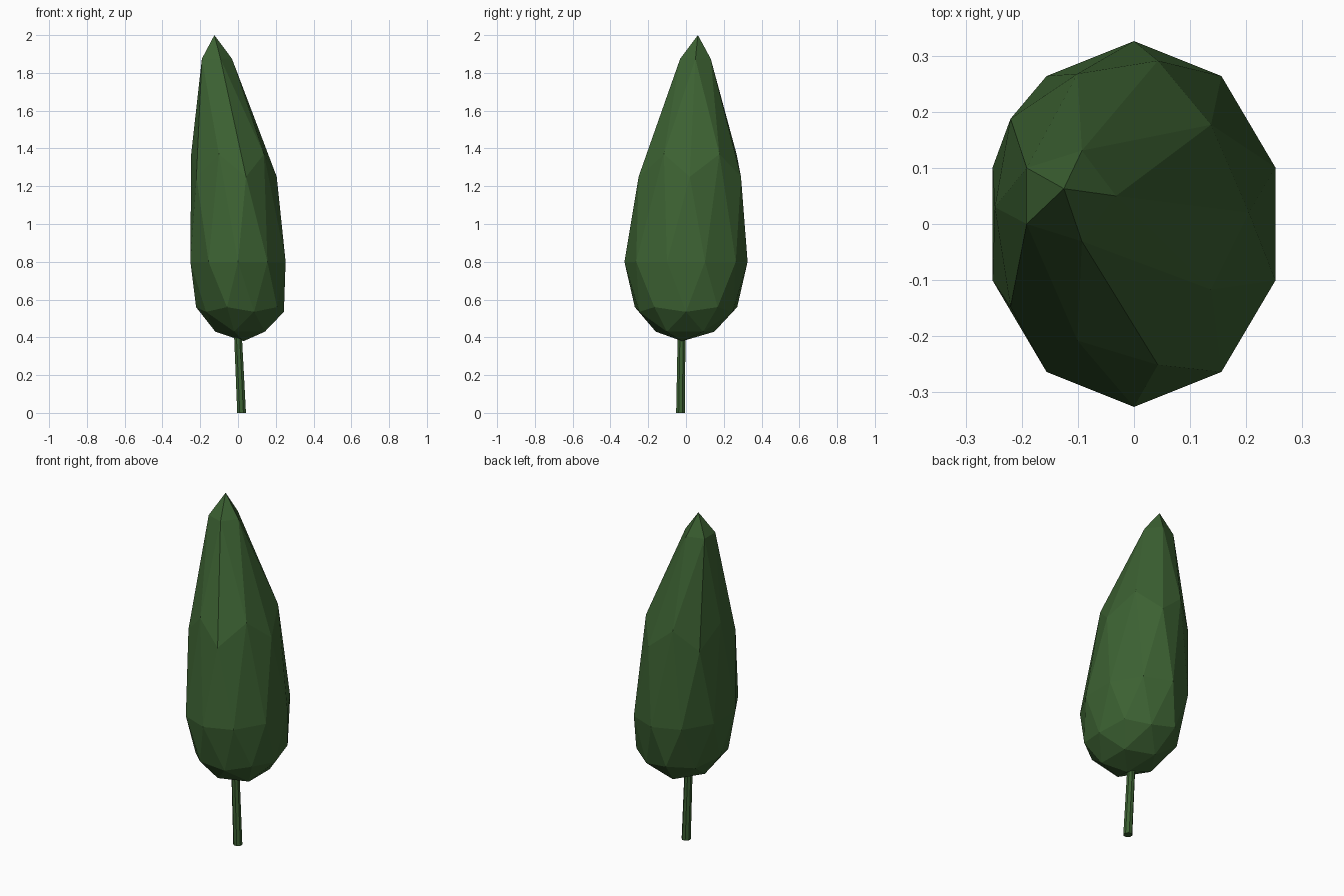
import bpy, bmesh
from math import cos, sin, radians
from mathutils import Vector

if "Cube" in bpy.data.objects:
    bpy.data.objects.remove(bpy.data.objects["Cube"])

green = bpy.data.materials.new("leaf_green")
green.diffuse_color = (0.045, 0.12, 0.032, 1)
green.use_nodes = True
green.node_tree.nodes["Principled BSDF"].inputs["Base Color"].default_value = green.diffuse_color


def ring(z, cx, cy, rx, ry, n, phase):
    """Points of an elliptical ring of n corners, phase in degrees."""
    angles = [radians(phase + 360 * i / n) for i in range(n)]
    return [Vector((cx + rx * cos(a), cy + ry * sin(a), z)) for a in angles]


def finish(bm, name):
    bmesh.ops.recalc_face_normals(bm, faces=bm.faces)
    mesh = bpy.data.meshes.new(name)
    bm.to_mesh(mesh)
    bm.free()
    mesh.materials.append(green)
    obj = bpy.data.objects.new(name, mesh)
    bpy.context.collection.objects.link(obj)
    return obj


# Foliage: faceted, leaning teardrop wrapped around rings of points
points = [Vector((-0.125, 0.063, 2.0)), Vector((0.03, -0.02, 0.38))]
points += ring(1.875, -0.12, 0.05, 0.088, 0.085, 5, 0)
points += ring(1.37, -0.035, 0.03, 0.213, 0.25, 5, 36)
points += ring(1.25, -0.03, 0.02, 0.235, 0.285, 5, 0)
points += ring(0.80, 0.0, 0.0, 0.265, 0.326, 10, 90)
points += ring(0.56, 0.015, 0.0, 0.237, 0.285, 5, 36)
points += ring(0.535, 0.015, 0.0, 0.228, 0.26, 5, 0)
points += ring(0.43, 0.025, -0.005, 0.145, 0.163, 5, 36)
bm = bmesh.new()
for p in points:
    bm.verts.new(p)
hull = bmesh.ops.convex_hull(bm, input=bm.verts)
unused = [v for v in bm.verts if not v.link_faces]
bmesh.ops.delete(bm, geom=unused, context='VERTS')
finish(bm, "foliage")

# Trunk: thin eight-sided post, leaning slightly, tucked into the foliage
bm = bmesh.new()
base = [bm.verts.new(p) for p in ring(0, 0.019, -0.029, 0.025, 0.025, 8, 22.5)]
top = [bm.verts.new(p) for p in ring(0.45, -0.002, -0.023, 0.022, 0.022, 8, 22.5)]
bm.faces.new(base)
bm.faces.new(top)
for i in range(8):
    j = (i + 1) % 8
    bm.faces.new((base[i], base[j], top[j], top[i]))
finish(bm, "trunk")
